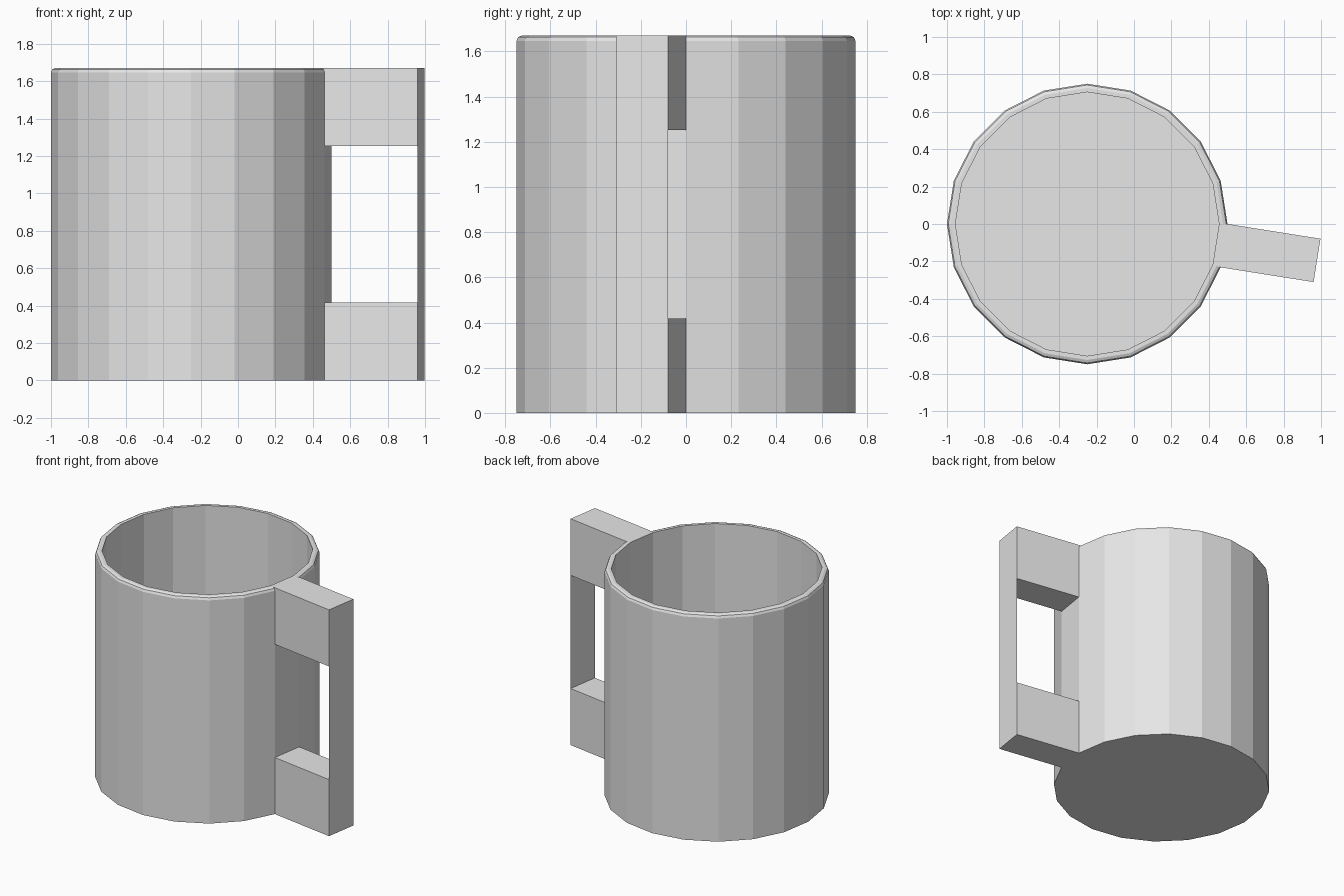
import bpy
import bmesh
from math import cos, sin, pi
from mathutils import Vector

SIDES = 20
CENTRE_X = -0.25
RADIUS = 0.75
HEIGHT = 1.67
INNER = 0.705
FLOOR = 0.05
REACH = 0.503       # distance the handle stands out from the wall
STEP = 2 * pi / SIDES

cube = bpy.data.objects.get("Cube")
if cube:
    bpy.data.objects.remove(cube, do_unlink=True)

grey = bpy.data.materials.new("plain grey")
grey.use_nodes = True
grey.diffuse_color = (0.8, 0.8, 0.8, 1)
grey.node_tree.nodes["Principled BSDF"].inputs["Base Color"].default_value = (0.8, 0.8, 0.8, 1)


def polar(radius, index, z):
    a = index * STEP
    return Vector((CENTRE_X + radius * cos(a), radius * sin(a), z))


def finish(bm, name, fix_normals=True):
    if fix_normals:
        bmesh.ops.recalc_face_normals(bm, faces=bm.faces)
    mesh = bpy.data.meshes.new(name)
    bm.to_mesh(mesh)
    bm.free()
    mesh.materials.append(grey)
    obj = bpy.data.objects.new(name, mesh)
    bpy.context.collection.objects.link(obj)
    return obj


# Hollow cup: rings from the outer base, over the rounded rim, to the inner floor
profile = [(RADIUS, 0), (RADIUS, HEIGHT - 0.023), (RADIUS - 0.007, HEIGHT - 0.007),
           (RADIUS - 0.023, HEIGHT), (INNER, HEIGHT), (INNER, FLOOR)]
bm = bmesh.new()
rings = [[bm.verts.new(polar(r, i, z)) for i in range(SIDES)] for r, z in profile]
for low, high in zip(rings, rings[1:]):
    for i in range(SIDES):
        j = (i + 1) % SIDES
        bm.faces.new((low[i], low[j], high[j], high[i]))
bm.faces.new(rings[0])
bm.faces.new(rings[-1])
finish(bm, "cup_body")

# Handle arms: blocks pulled straight out of one wall facet
out = Vector((cos(STEP / 2), -sin(STEP / 2), 0)) * REACH


def handle_arm(name, bottom, top):
    bm = bmesh.new()
    loops = []
    for z in (bottom, top):
        a, b = polar(RADIUS, 0, z), polar(RADIUS, -1, z)
        corners = [polar(RADIUS - 0.023, 0, z), a, a + out, b + out, b,
                   polar(RADIUS - 0.023, -1, z)]
        loops.append([bm.verts.new(c) for c in corners])
    low, high = loops
    n = len(low)
    for i in range(n):
        j = (i + 1) % n
        bm.faces.new((low[i], low[j], high[j], high[i]))
    bm.faces.new(low)
    bm.faces.new(high)
    finish(bm, name)


handle_arm("handle_lower_arm", 0, HEIGHT / 4)
handle_arm("handle_upper_arm", HEIGHT * 0.75, HEIGHT)

# Handle grip: a thin sheet joining the outer ends of the arms
bm = bmesh.new()
a, b = polar(RADIUS, 0, 0) + out, polar(RADIUS, -1, 0) + out
low, high = Vector((0, 0, HEIGHT / 4)), Vector((0, 0, HEIGHT * 0.75))
bm.faces.new([bm.verts.new(p) for p in (b + low, a + low, a + high, b + high)])
finish(bm, "handle_grip", fix_normals=False)
